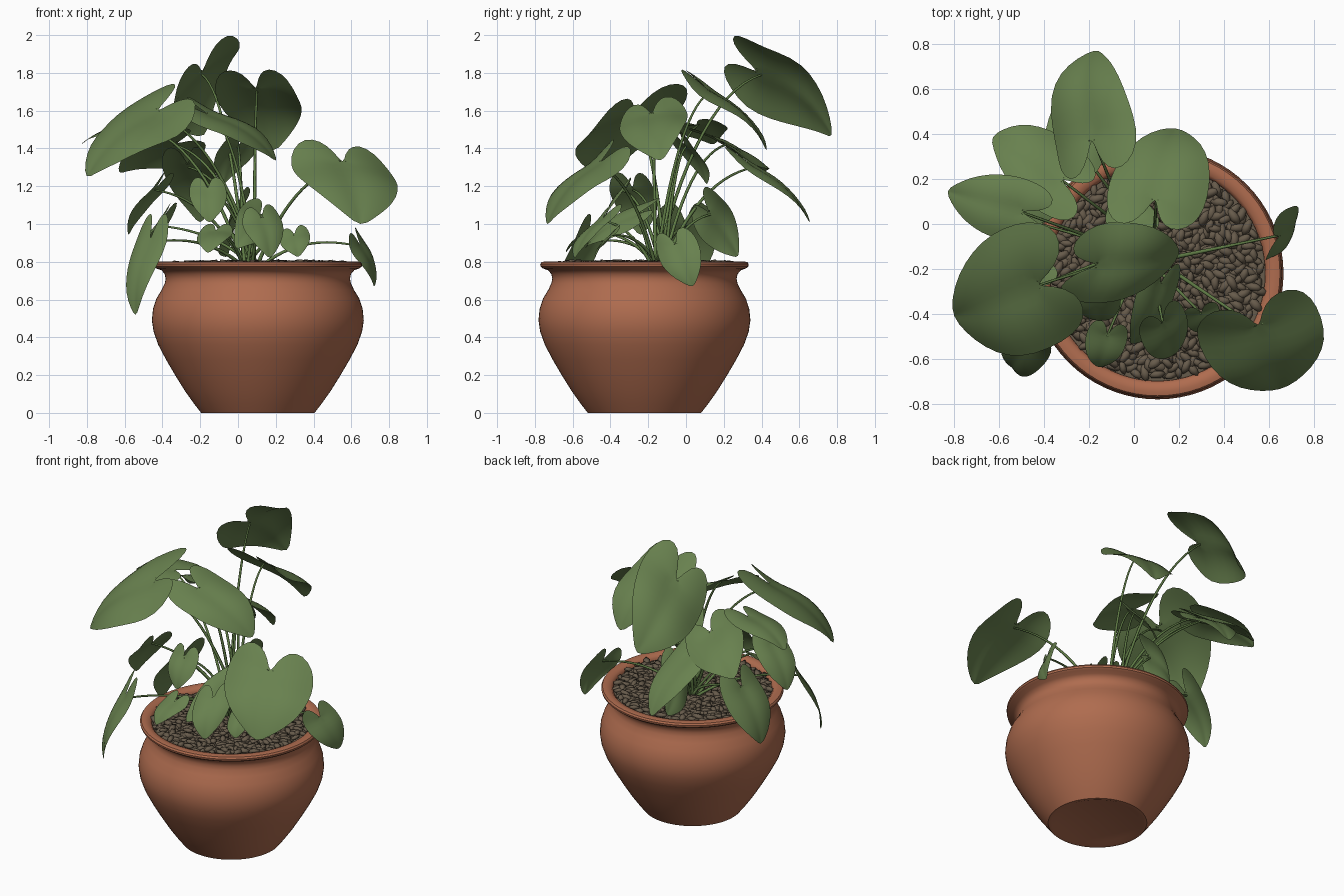
import bpy, bmesh, math, random
from mathutils import Vector, Matrix, Euler

if "Cube" in bpy.data.objects:
    bpy.data.objects.remove(bpy.data.objects["Cube"])

random.seed(4)
CX, CY = 0.105, -0.22          # pot axis


def material(name, rgb):
    m = bpy.data.materials.new(name)
    m.diffuse_color = (*rgb, 1)
    m.use_nodes = True
    m.node_tree.nodes["Principled BSDF"].inputs["Base Color"].default_value = m.diffuse_color
    return m


terracotta = material("terracotta", (0.43, 0.15, 0.078))
leaf_green = material("leaf green", (0.138, 0.218, 0.077))
stem_green = material("stem green", (0.115, 0.20, 0.06))
pebble_brown = material("pebble brown", (0.135, 0.104, 0.070))


def make_object(name, bm, mat, angle=None):
    me = bpy.data.meshes.new(name)
    for f in bm.faces:
        f.smooth = True
    bm.to_mesh(me)
    bm.free()
    me.materials.append(mat)
    ob = bpy.data.objects.new(name, me)
    bpy.context.collection.objects.link(ob)
    if angle:
        bpy.ops.object.select_all(action='DESELECT')
        ob.select_set(True)
        bpy.context.view_layer.objects.active = ob
        bpy.ops.object.shade_smooth_by_angle(angle=math.radians(angle))
    return ob


def lathe(name, profile, mat, n=72):
    bm = bmesh.new()
    vs = [bm.verts.new((CX + r, CY, z)) for r, z in profile]
    es = [bm.edges.new(p) for p in zip(vs, vs[1:])]
    bmesh.ops.spin(bm, geom=vs + es, cent=(CX, CY, 0), axis=(0, 0, 1),
                   angle=2 * math.pi, steps=n, use_duplicate=False)
    bmesh.ops.remove_doubles(bm, verts=bm.verts, dist=1e-4)
    bmesh.ops.recalc_face_normals(bm, faces=bm.faces)
    return make_object(name, bm, mat, 40)


# Pot: shallow underside recess, belly, neck, rolled rim, inner wall
lathe("pot", [(0, 0.012), (0.25, 0.012), (0.28, 0.0), (0.30, 0.0), (0.335, 0.045),
              (0.385, 0.115), (0.435, 0.195), (0.485, 0.28), (0.527, 0.36),
              (0.552, 0.43), (0.561, 0.49), (0.555, 0.55), (0.537, 0.605),
              (0.51, 0.65), (0.493, 0.685), (0.488, 0.71), (0.493, 0.735),
              (0.51, 0.755), (0.538, 0.765), (0.55, 0.775), (0.552, 0.787),
              (0.545, 0.798), (0.525, 0.802), (0.495, 0.797), (0.48, 0.78),
              (0.475, 0.72)], terracotta)
lathe("soil", [(0, 0.774), (0.48, 0.770)], pebble_brown)

# Pebbles scattered over the soil in a sunflower pattern
bm = bmesh.new()
COUNT = 680
for i in range(COUNT):
    r = 0.462 * math.sqrt((i + 0.5) / COUNT)
    a = i * 2.39996
    pos = Vector((CX + r * math.cos(a), CY + r * math.sin(a),
                  0.780 + random.uniform(-0.008, 0.014)))
    rot = Euler((random.uniform(-0.4, 0.4), random.uniform(-0.35, 0.35),
                 random.uniform(0, 6.28))).to_matrix().to_4x4()
    s = random.uniform(0.85, 1.2)
    size = Matrix.Diagonal((0.041 * s, 0.020 * s, 0.015 * s, 1))
    bmesh.ops.create_icosphere(bm, subdivisions=1, radius=1,
                               matrix=Matrix.Translation(pos) @ rot @ size)
make_object("pebbles", bm, pebble_brown)

# Half outline of a heart-shaped leaf: (share of half width, share of length)
OUTLINE = [(0, 0), (0.10, -0.22), (0.32, -0.40), (0.62, -0.42), (0.88, -0.27),
           (1.0, -0.02), (0.99, 0.24), (0.86, 0.48), (0.60, 0.70),
           (0.28, 0.87), (0, 1)]
ACROSS = 4


def stem(name, end, axis, radius=0.009):
    """Tapered stalk arching from the crown to the leaf joint."""
    base = Vector((0.06 + random.uniform(-0.05, 0.05),
                   -0.13 + random.uniform(-0.05, 0.05), 0.76))
    reach = end - base
    ctrl = base + Vector((reach.x * 0.4, reach.y * 0.4, max(reach.z * 0.9, 0.2)))
    bm = bmesh.new()
    rings, n, sides = [], 14, 6
    for i in range(n + 1):
        t = i / n
        p = base * (1 - t) ** 2 + ctrl * 2 * t * (1 - t) + end * t * t
        tan = (ctrl - base) * (1 - t) + (end - ctrl) * t
        q = tan.to_track_quat('Z', 'Y')
        r = radius * (1.15 - 0.55 * t)
        rings.append([bm.verts.new(p + q @ Vector((r * math.cos(k * math.tau / sides),
                                                   r * math.sin(k * math.tau / sides), 0)))
                      for k in range(sides)])
    for a, b in zip(rings, rings[1:]):
        for k in range(sides):
            j = (k + 1) % sides
            bm.faces.new((a[k], a[j], b[j], b[k]))
    make_object(name + "_stem", bm, stem_green)


def leaf(name, joint, tip, side, arch=0.11, cup=0.15):
    """Heart leaf from its stalk joint to its tip; side is the half-width vector."""
    J, T, S = Vector(joint), Vector(tip), Vector(side)
    A = T - J
    N = S.cross(A).normalized()
    if N.z < 0:
        N = -N
    bm = bmesh.new()
    phase = random.uniform(0, 6.28)
    for sgn in (1, -1):
        rows = []
        for a, b in OUTLINE:
            mid = max(0.0, b)
            row = []
            for k in range(ACROSS + 1):
                f = k / ACROSS
                u, v = a * f, mid + (b - mid) * f
                h = arch * A.length * 4 * v * (1 - v) * (1 if v > 0 else 0.25)
                h += S.length * (0.22 * u - (0.22 + cup) * u * u)
                h += 0.06 * S.length * u * math.sin(6 * v + phase + sgn)
                row.append(bm.verts.new(J + A * v + S * (sgn * u) + N * h))
            rows.append(row)
        for p, q in zip(rows, rows[1:]):
            for k in range(ACROSS):
                vs = (p[k], p[k + 1], q[k + 1], q[k])
                bm.faces.new(vs if sgn > 0 else vs[::-1])
    bmesh.ops.remove_doubles(bm, verts=bm.verts, dist=2e-4)
    bmesh.ops.recalc_face_normals(bm, faces=bm.faces)
    if sum((f.normal.dot(N) * f.calc_area() for f in bm.faces)) < 0:
        bmesh.ops.reverse_faces(bm, faces=bm.faces)
    ob = make_object(name, bm, leaf_green)
    ob.modifiers.new("smooth", 'SUBSURF').levels = 1
    ob.modifiers["smooth"].render_levels = 1
    stem(name, J, A)


# Tall leaves
leaf("top_back_leaf", (-0.19, 0.40, 1.79), (-0.17, 0.78, 1.45), (0.18, 0.05, 0.16), 0.15)
leaf("back_right_leaf", (0.10, 0.13, 1.70), (0.19, 0.43, 1.37), (0.22, -0.03, 0.0), 0.12)
leaf("back_left_leaf", (-0.34, 0.21, 1.42), (-0.64, 0.39, 1.26), (0.08, 0.15, -0.08))
leaf("low_back_leaf", (-0.26, 0.36, 1.30), (-0.20, 0.66, 0.99), (0.14, -0.03, 0.0))
leaf("big_left_leaf", (-0.45, -0.28, 1.58), (-0.81, -0.41, 1.23), (-0.10, 0.27, 0.09))
leaf("left_leaf", (-0.52, 0.06, 1.52), (-0.84, 0.15, 1.41), (0.04, 0.14, 0.02))
leaf("middle_leaf", (-0.14, -0.18, 1.57), (0.21, -0.13, 1.32), (-0.05, -0.18, -0.04))
leaf("big_right_leaf", (0.56, -0.47, 1.31), (0.65, -0.74, 0.98), (0.27, 0.07, -0.03))
leaf("inner_leaf", (0.0, 0.0, 1.41), (-0.08, 0.11, 1.20), (0.10, 0.05, 0.0))

# Drooping leaves over the rim
leaf("left_droop_leaf", (-0.42, 0.0, 0.99), (-0.56, 0.01, 0.66), (0.03, 0.16, 0.0))
leaf("front_left_droop_leaf", (-0.47, -0.53, 0.90), (-0.54, -0.64, 0.50), (0.08, -0.08, 0.0))
leaf("left_narrow_leaf", (-0.44, -0.28, 1.18), (-0.58, -0.24, 0.93), (0.04, 0.12, 0.0))
leaf("right_droop_leaf", (0.65, -0.05, 0.88), (0.72, 0.04, 0.66), (0.03, 0.11, 0.03))

# Small low leaves at the front and back
leaf("front_leaf", (0.13, -0.45, 1.02), (0.17, -0.59, 0.81), (0.10, 0.06, 0.02))
leaf("front_inner_leaf", (0.11, -0.28, 1.04), (-0.02, -0.54, 0.86), (0.08, -0.03, -0.07))
leaf("front_left_small_leaf", (-0.12, -0.50, 0.96), (-0.16, -0.64, 0.84), (0.09, -0.02, 0.0))
leaf("front_upper_leaf", (-0.16, -0.34, 1.18), (-0.15, -0.43, 1.0), (0.10, 0.0, 0.0))
leaf("front_right_small_leaf", (0.30, -0.40, 0.94), (0.32, -0.48, 0.82), (0.08, 0.02, 0.02))
leaf("back_low_leaf", (-0.02, 0.13, 1.05), (-0.05, 0.28, 0.82), (0.06, 0.06, 0.10))
